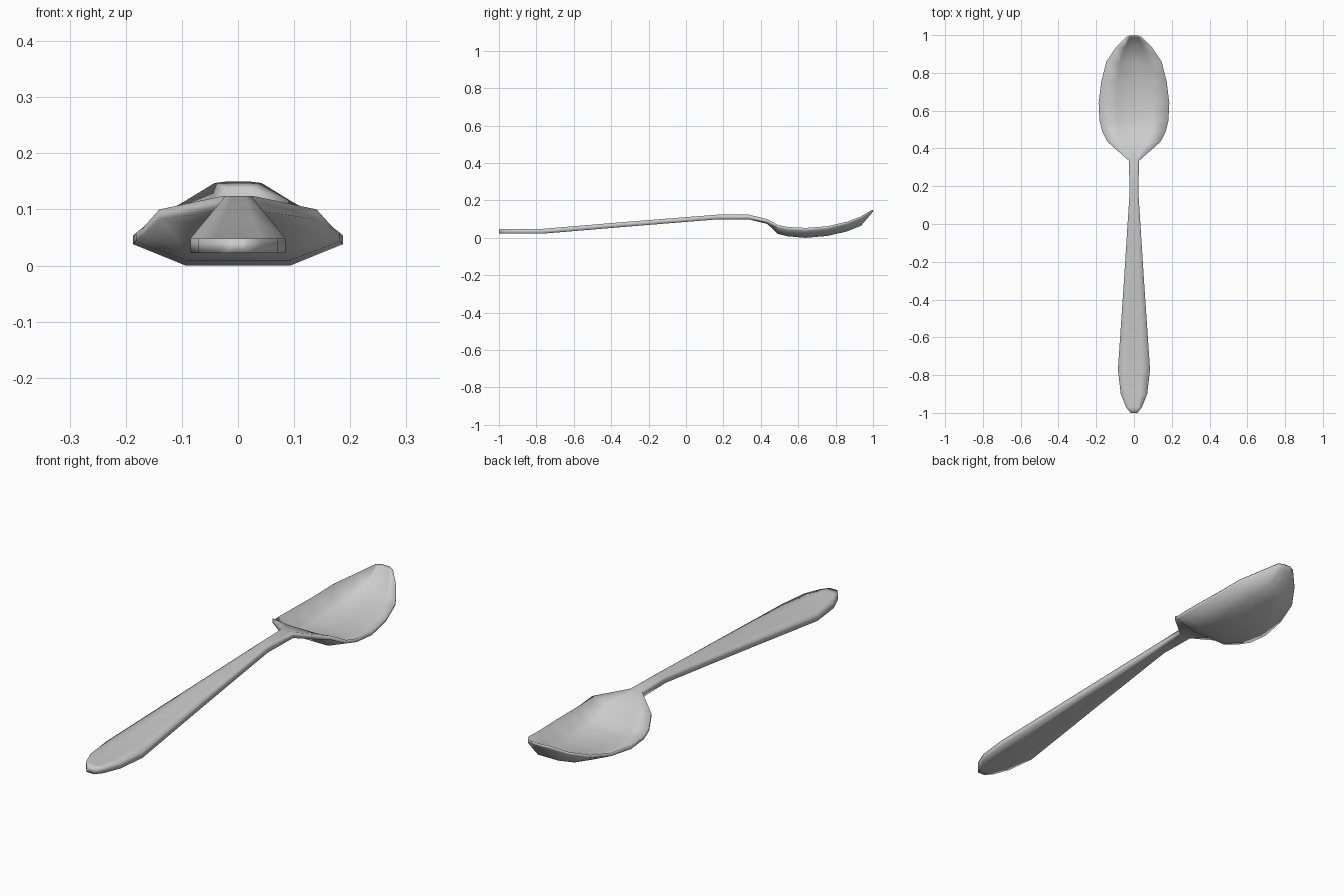
import bpy, bmesh

# Stations along the spoon: y, half width, rim top z, centre underside z, thickness
stations = [
    (-1.000, 0.018, 0.048, 0.022, 0.026),
    (-0.970, 0.042, 0.048, 0.022, 0.026),
    (-0.900, 0.070, 0.048, 0.022, 0.026),
    (-0.770, 0.085, 0.048, 0.022, 0.026),
    (-0.300, 0.053, 0.087, 0.061, 0.026),
    (0.170, 0.023, 0.124, 0.099, 0.025),
    (0.335, 0.027, 0.124, 0.099, 0.025),
    (0.435, 0.140, 0.100, 0.074, 0.018),
    (0.490, 0.168, 0.069, 0.022, 0.015),
    (0.545, 0.182, 0.058, 0.008, 0.015),
    (0.640, 0.187, 0.053, 0.000, 0.015),
    (0.755, 0.173, 0.062, 0.010, 0.014),
    (0.860, 0.146, 0.086, 0.034, 0.013),
    (0.935, 0.096, 0.114, 0.064, 0.012),
    (0.990, 0.042, 0.147, 0.128, 0.010),
    (1.000, 0.018, 0.150, 0.141, 0.009),
]


def section(bm, y, w, rim, base, t):
    """Closed dished section: flat middle, edges raised to the rim."""
    sides = [(-1, rim - t), (-0.5, base), (0, base), (0.5, base), (1, rim - t)]
    lower = [bm.verts.new((u * w, y, z)) for u, z in sides]
    upper = [bm.verts.new((u * w, y, z + t)) for u, z in reversed(sides)]
    return lower + upper


# Spoon lofted through all stations
bm = bmesh.new()
rings = [section(bm, *s) for s in stations]
for a, b in zip(rings, rings[1:]):
    for i in range(len(a)):
        j = (i + 1) % len(a)
        bm.faces.new((a[i], a[j], b[j], b[i]))

# End caps as quad strips
for ring in (rings[0], rings[-1]):
    for i in range(4):
        bm.faces.new((ring[i], ring[i + 1], ring[8 - i], ring[9 - i]))
bmesh.ops.recalc_face_normals(bm, faces=bm.faces)
for f in bm.faces:
    f.smooth = True

mesh = bpy.data.meshes.new("spoon")
bm.to_mesh(mesh)
bm.free()
spoon = bpy.data.objects.new("spoon", mesh)
bpy.context.collection.objects.link(spoon)
